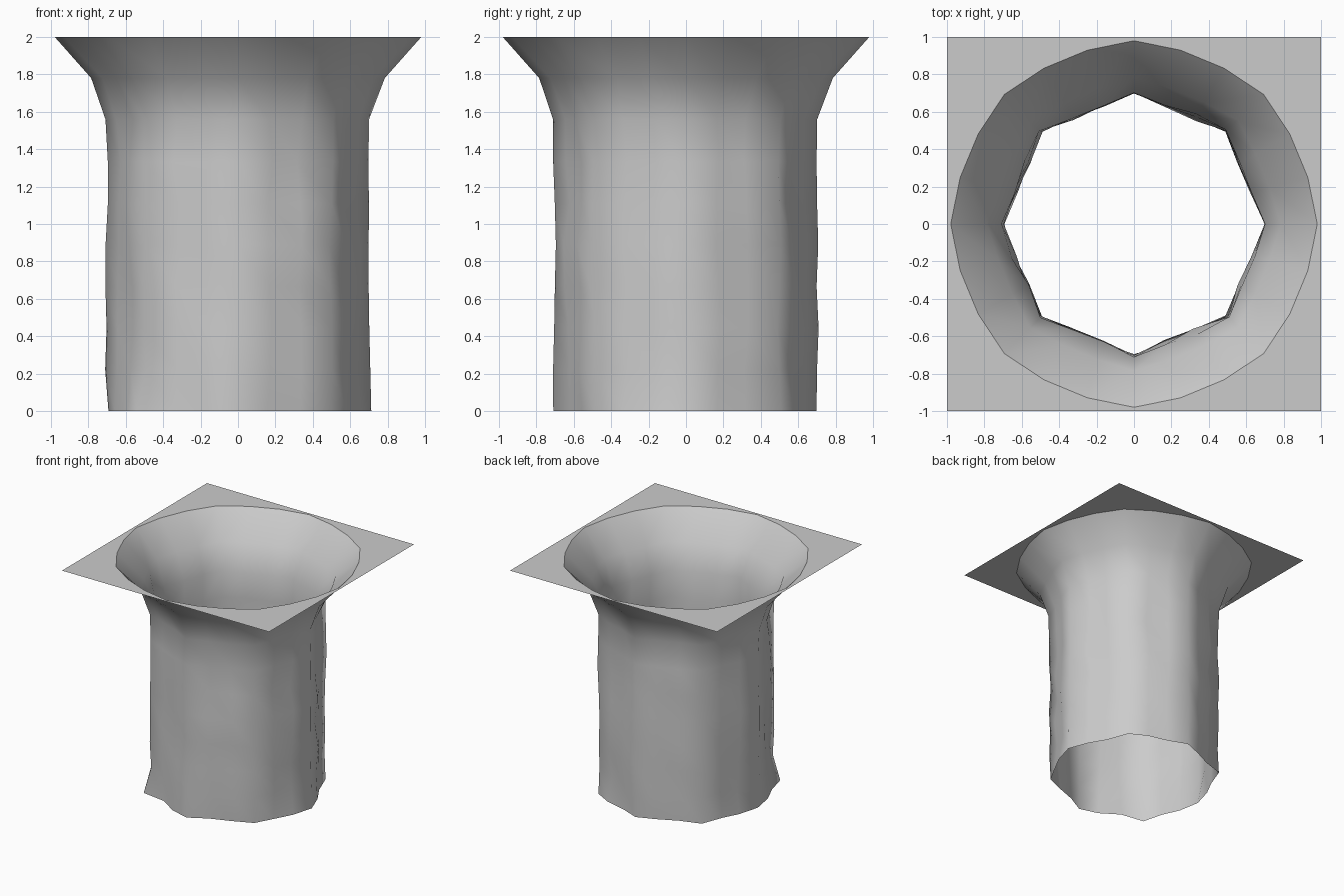
import bpy, bmesh, random
from math import cos, sin, radians

if "Cube" in bpy.data.objects:
    bpy.data.objects.remove(bpy.data.objects["Cube"])

random.seed(4)
SIDES = 24

# Profile: height, radius at the eight main ribs, radius between them
levels = [(2.0, 0.98, 0.962), (1.78, 0.785, 0.75), (1.56, 0.705, 0.665)]
levels += [(1.5556 - 0.2222 * i, 0.703, 0.66) for i in range(1, 8)]


def ring_point(row, i):
    z, rib, between = levels[row]
    r = rib if i % 3 == 0 else between
    a = radians(i * 360 / SIDES)
    # Uneven rock wall, rougher toward the open bottom
    if row > 1:
        jitter = 0.008 if i % 3 == 0 else 0.018
        if row == len(levels) - 1:
            jitter *= 1.5
        r += random.uniform(-jitter, jitter)
        a += random.uniform(-0.02, 0.02) if i % 6 else 0
    if row == len(levels) - 1 and i == 15:
        r = 0.755  # outward flare at one bottom corner
    return (r * cos(a), r * sin(a), max(z, 0.0))


def make_object(name, bm):
    mesh = bpy.data.meshes.new(name)
    bm.to_mesh(mesh)
    bm.free()
    ob = bpy.data.objects.new(name, mesh)
    bpy.context.collection.objects.link(ob)
    return ob


# Shaft wall: open tube facing inward
bm = bmesh.new()
rows = [[bm.verts.new(ring_point(r, i)) for i in range(SIDES)]
        for r in range(len(levels))]
for v in rows[-1]:
    v.co.z = 0.0
for upper, lower in zip(rows, rows[1:]):
    for i in range(SIDES):
        j = (i + 1) % SIDES
        f = bm.faces.new((upper[i], upper[j], lower[j], lower[i]))
        f.smooth = True
make_object("shaft_wall", bm)

# Ground plate: square sheet with the round opening
bm = bmesh.new()
rim = [bm.verts.new(ring_point(0, i)) for i in range(SIDES)]
outer = []
for i in range(SIDES):
    a = radians(i * 360 / SIDES)
    s = 1 / max(abs(cos(a)), abs(sin(a)))
    outer.append(bm.verts.new((s * cos(a), s * sin(a), 2.0)))
for i in range(SIDES):
    j = (i + 1) % SIDES
    bm.faces.new((rim[i], outer[i], outer[j], rim[j]))
make_object("ground_plate", bm)
